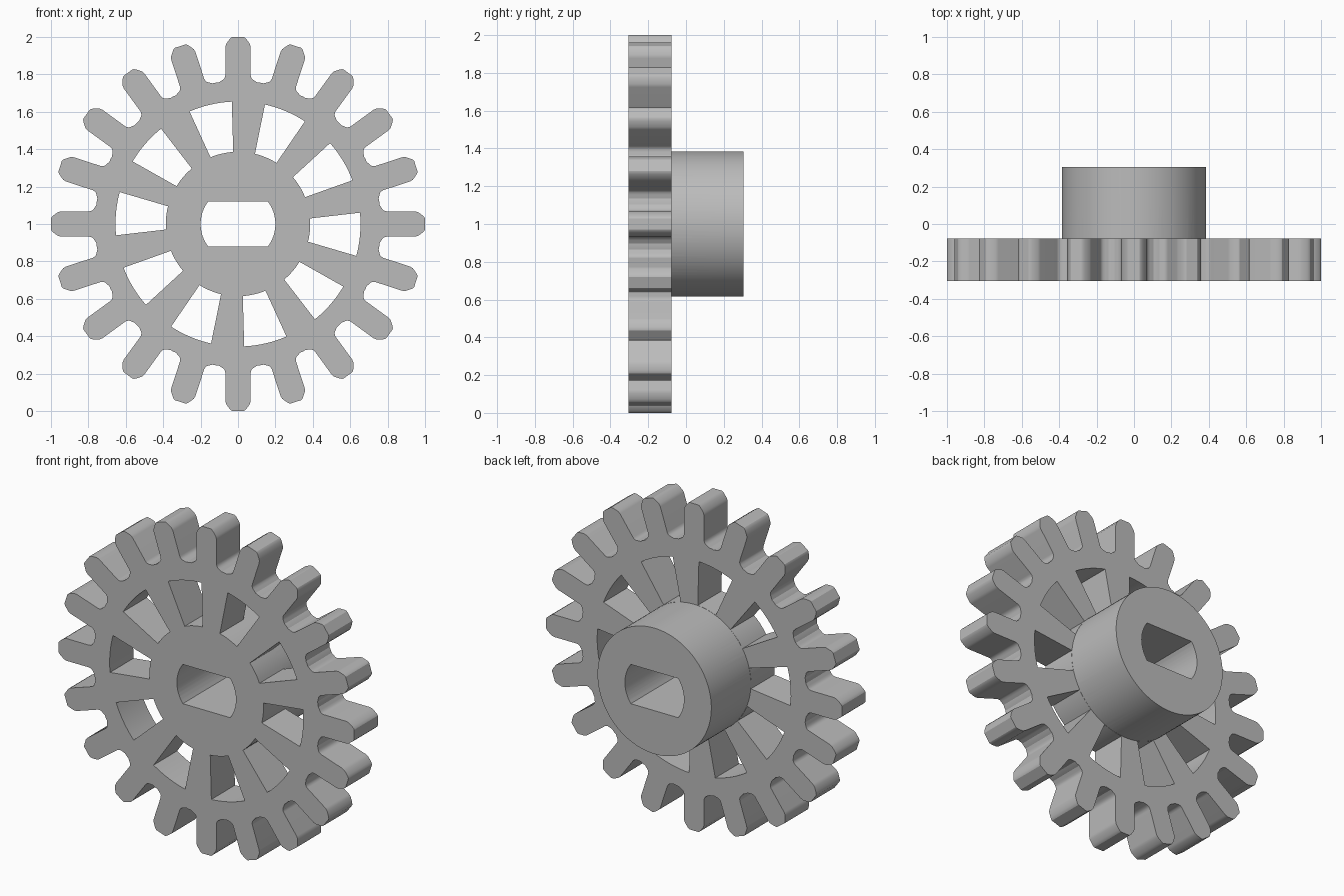
import bpy, bmesh
from math import sin, cos, radians, pi, asin, atan2, hypot
from mathutils import Matrix

if "Cube" in bpy.data.objects:
    bpy.data.objects.remove(bpy.data.objects["Cube"])

TEETH, WINDOWS = 20, 10
FRONT, PLATE_BACK, HUB_BACK = -0.305, -0.077, 0.305
HUB_R, ROOT_R = 0.385, 0.765

grey = bpy.data.materials.new("grey")
grey.diffuse_color = (0.5, 0.5, 0.5, 1)
grey.use_nodes = True
grey.node_tree.nodes["Principled BSDF"].inputs["Base Color"].default_value = grey.diffuse_color


def polar(r, a):
    return (r * cos(a), r * sin(a))


def arc(r, a0, a1, n):
    return [polar(r, a0 + (a1 - a0) * i / n) for i in range(n + 1)]


def extrude_outline(name, loops, y0, y1):
    """Solid from closed outlines in the xz plane (inner loops are holes)."""
    curve = bpy.data.curves.new(name, 'CURVE')
    curve.dimensions = '2D'
    curve.fill_mode = 'BOTH'
    curve.extrude = (y1 - y0) / 2
    for pts in loops:
        spline = curve.splines.new('POLY')
        spline.points.add(len(pts) - 1)
        for p, (x, z) in zip(spline.points, pts):
            p.co = (x, z, 0, 1)
        spline.use_cyclic_u = True
    temp = bpy.data.objects.new(name + "_outline", curve)
    bpy.context.collection.objects.link(temp)
    mesh = bpy.data.meshes.new_from_object(temp)
    bpy.data.objects.remove(temp)
    mesh.transform(Matrix.Translation((0, (y0 + y1) / 2, 1)) @ Matrix.Rotation(pi / 2, 4, 'X'))
    bm = bmesh.new()
    bm.from_mesh(mesh)
    bmesh.ops.remove_doubles(bm, verts=bm.verts, dist=1e-5)
    bmesh.ops.recalc_face_normals(bm, faces=bm.faces)
    bm.to_mesh(mesh)
    bm.free()
    mesh.materials.clear()
    mesh.materials.append(grey)
    ob = bpy.data.objects.new(name, mesh)
    bpy.context.collection.objects.link(ob)
    return ob


def combine(target, tool, operation):
    mod = target.modifiers.new(operation, 'BOOLEAN')
    mod.operation = operation
    mod.solver = 'EXACT'
    mod.object = tool
    bpy.context.view_layer.objects.active = target
    bpy.ops.object.modifier_apply(modifier=mod.name)
    bpy.data.objects.remove(tool)


# Half of one tooth pointing along +x: filleted root, straight flank, rounded tip
W, FIL = 0.068, 0.03
side = [(hypot(u, v), atan2(v, u)) for u, v in
        [(ROOT_R - 0.008, W + FIL + 0.005)] +
        [(ROOT_R + FIL - FIL * cos(t), W + FIL - FIL * sin(t))
         for t in (radians(22), radians(45), radians(68), radians(90))] +
        [(0.945, W), (0.962, W - 0.004), (0.988, 0.045), (0.997, 0.036), (1.0, 0.03)]]
rim = []
for i in range(TEETH):
    a = 2 * pi * i / TEETH
    rim += [polar(r, a - t) for r, t in side]
    rim += [polar(r, a + t) for r, t in reversed(side)]
    rim.append(polar(ROOT_R, a + pi / TEETH))

# Ten windows between the spokes
windows = []
for i in range(WINDOWS):
    c = radians(-4.9) + 2 * pi * i / WINDOWS
    inner, outer = radians(9.3), radians(10.2)
    windows.append(arc(0.655, c - outer, c + outer, 8) +
                   arc(HUB_R + 0.001, c + inner, c - inner, 6))

wheel = extrude_outline("gear_wheel", [rim] + windows, FRONT, PLATE_BACK)

# Hub behind the plate
hub = extrude_outline("hub", [arc(HUB_R, 0, 2 * pi, 96)[:-1]], -0.2, HUB_BACK)
combine(wheel, hub, 'UNION')

# Shaft hole with flat top and bottom
f = asin(0.12 / 0.2)
bore = extrude_outline("bore", [arc(0.2, -f, f, 12) + arc(0.2, pi - f, pi + f, 12)], -0.5, 0.5)
combine(wheel, bore, 'DIFFERENCE')

bpy.ops.object.select_all(action='DESELECT')
wheel.select_set(True)
bpy.context.view_layer.objects.active = wheel
bpy.ops.object.shade_smooth_by_angle(angle=radians(25))
